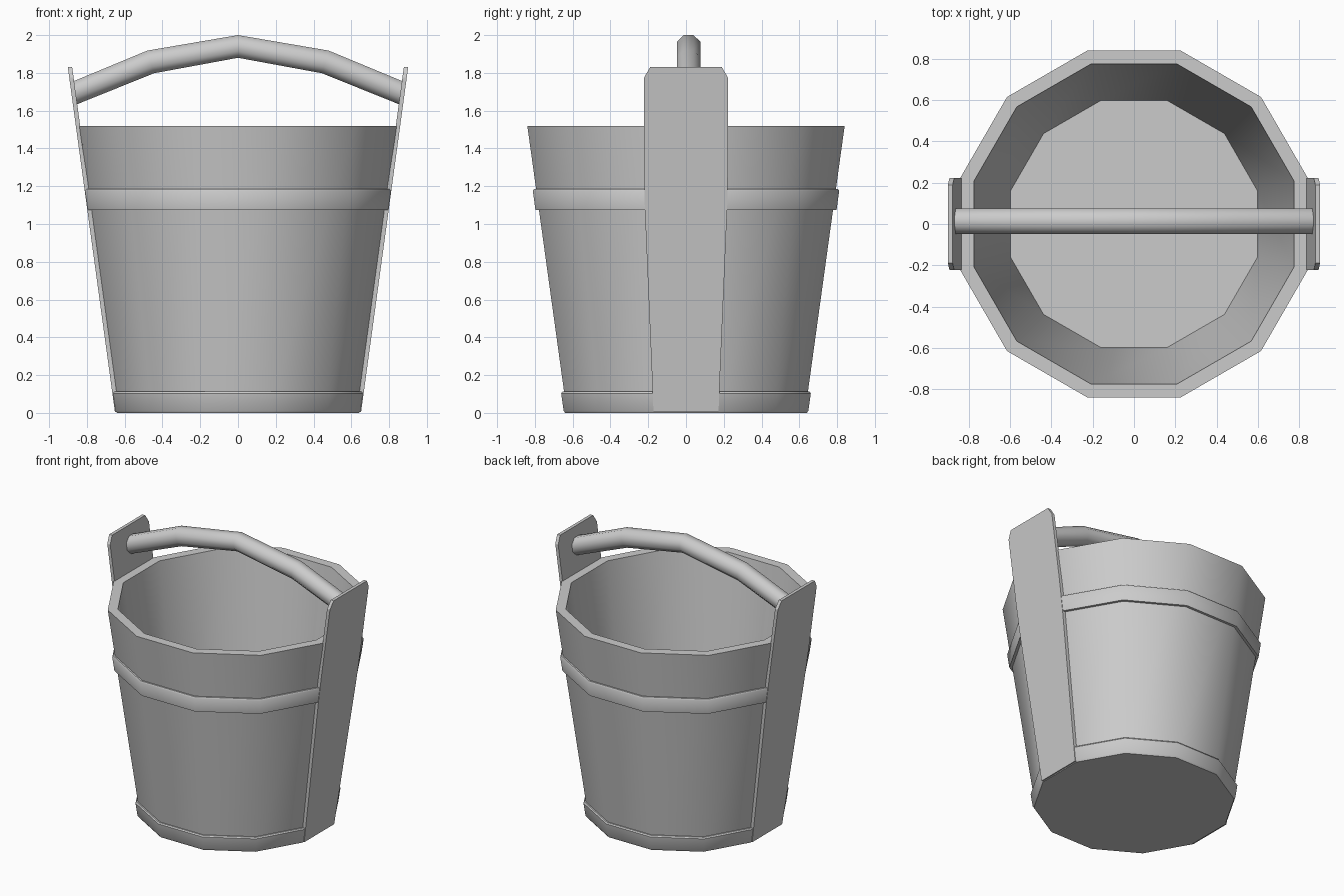
import bpy, bmesh, math

if "Cube" in bpy.data.objects:
    bpy.data.objects.remove(bpy.data.objects["Cube"])

SIDES = 12


def finish(name, bm, angle=40):
    bmesh.ops.recalc_face_normals(bm, faces=bm.faces[:])
    me = bpy.data.meshes.new(name)
    bm.to_mesh(me)
    bm.free()
    ob = bpy.data.objects.new(name, me)
    bpy.context.collection.objects.link(ob)
    bpy.ops.object.select_all(action='DESELECT')
    ob.select_set(True)
    bpy.context.view_layer.objects.active = ob
    bpy.ops.object.shade_smooth_by_angle(angle=math.radians(angle))
    return ob


def bridge(bm, loops):
    # Skin consecutive vertex loops with quads
    for a, b in zip(loops, loops[1:]):
        n = len(a)
        for i in range(n):
            j = (i + 1) % n
            bm.faces.new((a[i], a[j], b[j], b[i]))


def lathe(name, profile, closed):
    # Profile of (distance to flat side, height), swept round 12 sides
    bm = bmesh.new()
    loops = []
    for d, z in profile:
        r = d / math.cos(math.pi / SIDES)
        angs = [2 * math.pi * (i + 0.5) / SIDES for i in range(SIDES)]
        loops.append([bm.verts.new((r * math.cos(a), r * math.sin(a), z)) for a in angs])
    bridge(bm, loops + ([loops[0]] if closed else []))
    if not closed:
        bm.faces.new(loops[0])
        bm.faces.new(loops[-1])
    return finish(name, bm)


# Hollow tapered tub with floor
lathe("tub", [(0.63, 0.0), (0.84, 1.52), (0.775, 1.52), (0.598, 0.15)], False)

# Two hoops around the tub
lathe("bottom_hoop", [(0.615, 0.0), (0.64, 0.0), (0.648, 0.012), (0.661, 0.103),
                      (0.655, 0.112), (0.63, 0.112)], True)
lathe("upper_hoop", [(0.765, 1.075), (0.797, 1.075), (0.811, 1.175),
                     (0.805, 1.185), (0.78, 1.185)], True)

# Tall side staves with clipped top corners
half = [(0.172, 0.005), (0.218, 1.08), (0.222, 1.3), (0.222, 1.775), (0.19, 1.83)]
outline = half + [(-y, z) for y, z in reversed(half)]
for side, name in ((1, "right_stave"), (-1, "left_stave")):
    bm = bmesh.new()
    outer, inner = [
        [bm.verts.new((side * (0.651 + 0.1366 * z - t), y, z)) for y, z in outline]
        for t in (0.0, 0.023)]
    bridge(bm, [outer, inner])
    bm.faces.new(outer)
    bm.faces.new(inner)
    finish(name, bm, 20)

# Arched handle: top and bottom points (x, z) of each section
right = [((0.48, 1.918), (0.445, 1.798)), ((0.88, 1.752), (0.862, 1.63))]
sections = [((-t[0], t[1]), (-b[0], b[1])) for t, b in reversed(right)]
sections += [((0, 2.0), (0, 1.88))] + right
bm = bmesh.new()
loops = []
k = 1 / math.cos(math.pi / 8)
for (tx, tz), (bx, bz) in sections:
    loop = []
    for i in range(8):
        a = 2 * math.pi * (i + 0.5) / 8
        s = k * math.sin(a) / 2
        loop.append(bm.verts.new(((tx + bx) / 2 + s * (tx - bx),
                                  0.014 + 0.062 * k * math.cos(a),
                                  (tz + bz) / 2 + s * (tz - bz))))
    loops.append(loop)
bridge(bm, loops)
bm.faces.new(loops[0])
bm.faces.new(loops[-1])
finish("handle", bm, 50)
